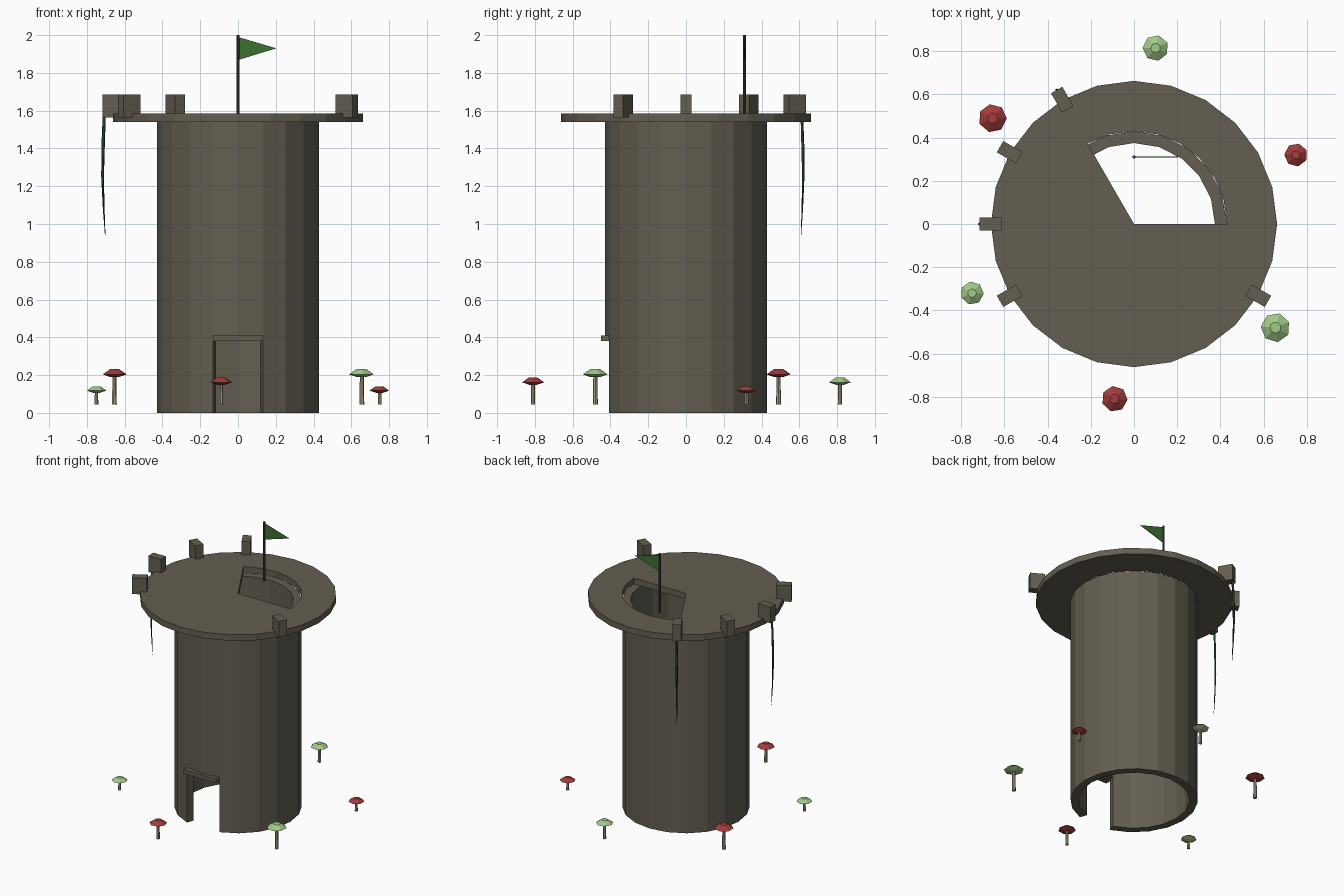
import bpy, bmesh
from math import cos, sin, radians, pi
from mathutils import Matrix, Vector

if "Cube" in bpy.data.objects:
    bpy.data.objects.remove(bpy.data.objects["Cube"], do_unlink=True)


def material(name, rgb):
    m = bpy.data.materials.new(name)
    m.use_nodes = True
    m.diffuse_color = (*rgb, 1)
    bsdf = m.node_tree.nodes["Principled BSDF"]
    bsdf.inputs["Base Color"].default_value = (*rgb, 1)
    bsdf.inputs["Roughness"].default_value = 0.9
    return m


STONE = material("stone", (0.125, 0.112, 0.082))
RED = material("red_cap", (0.36, 0.045, 0.045))
GREEN = material("pale_green_cap", (0.36, 0.59, 0.25))
STEM = material("stem_beige", (0.38, 0.33, 0.24))
VINE = material("vine_green", (0.015, 0.055, 0.015))
FLAG = material("flag_green", (0.045, 0.16, 0.03))
POLE = material("pole_grey", (0.06, 0.055, 0.045))


def finish(bm, name, mat):
    bmesh.ops.recalc_face_normals(bm, faces=bm.faces)
    mesh = bpy.data.meshes.new(name)
    bm.to_mesh(mesh)
    bm.free()
    mesh.materials.append(mat)
    ob = bpy.data.objects.new(name, mesh)
    bpy.context.collection.objects.link(ob)
    return ob


def polar(r, deg, z=0.0):
    return Vector((r * cos(radians(deg)), r * sin(radians(deg)), z))


def sectors(bm, n, z, r_out, inner):
    """Flat ring of n sectors; inner(i) gives each sector's inner radius."""
    step = 360 / n
    faces = []
    for i in range(n):
        a, b, r = i * step, (i + 1) * step, inner(i)
        pts = [polar(r_out, a, z), polar(r_out, b, z)]
        pts += [polar(r, b, z), polar(r, a, z)] if r else [Vector((0, 0, z))]
        faces.append(bm.faces.new([bm.verts.new(p) for p in pts]))
    bmesh.ops.remove_doubles(bm, verts=bm.verts, dist=0.0005)
    return faces


def extrude(bm, faces, dz, keep=False):
    res = bmesh.ops.extrude_face_region(bm, geom=faces, use_keep_orig=keep)
    verts = [g for g in res["geom"] if isinstance(g, bmesh.types.BMVert)]
    bmesh.ops.translate(bm, verts=verts, vec=(0, 0, dz))


def box(name, size, matrix, mat):
    bm = bmesh.new()
    bmesh.ops.create_cube(bm, size=1, matrix=matrix @ Matrix.Diagonal((*size, 1)))
    return finish(bm, name, mat)


def lathe(name, profile, sides, at, mat, turn=0):
    """Closed solid of revolution from (radius, height) pairs."""
    bm = bmesh.new()
    rings = [[bm.verts.new(polar(r, turn + 360 * i / sides, z) + Vector(at))
              for i in range(sides)] for r, z in profile]
    for low, high in zip(rings, rings[1:]):
        for i in range(sides):
            j = (i + 1) % sides
            bm.faces.new((low[i], low[j], high[j], high[i]))
    bm.faces.new(rings[0])
    bm.faces.new(rings[-1])
    return finish(bm, name, mat)


# Tower wall: hollow tube, two front sectors left open for the doorway
DOOR_TOP, WALL_TOP = 0.39, 1.54
bm = bmesh.new()
ring = sectors(bm, 20, DOOR_TOP, 0.43, lambda i: 0.375)
lower = [f for i, f in enumerate(ring) if i not in (14, 15)]
extrude(bm, ring, WALL_TOP - DOOR_TOP, keep=True)
extrude(bm, lower, -DOOR_TOP)
finish(bm, "tower_wall", STONE)

# Door lintel
box("door_lintel", (0.266, 0.05, 0.03), Matrix.Translation((0, -0.425, 0.395)), STONE)

# Platform with a wedge-shaped stair opening
bm = bmesh.new()
disc = sectors(bm, 24, WALL_TOP, 0.663, lambda i: 0.43 if i < 8 else 0)
extrude(bm, disc, 0.045)
finish(bm, "platform", STONE)

# Remaining battlement blocks on the rim
for angle in (120, 150, 180, 210, 330):
    place = Matrix.Translation(polar(0.665, angle, 1.625)) @ Matrix.Rotation(radians(angle), 4, "Z")
    box(f"battlement_{angle}", (0.103, 0.06, 0.12), place, STONE)

# Hanging vines
for angle in (120, 180):
    curve = bpy.data.curves.new("vine", "CURVE")
    curve.dimensions = "3D"
    curve.bevel_depth = 0.009
    curve.bevel_resolution = 0
    curve.use_fill_caps = True
    spline = curve.splines.new("POLY")
    path = [(0.708, 1.575, 0.9), (0.714, 1.42, 1), (0.717, 1.25, 0.8), (0.711, 1.08, 0.5), (0.703, 0.94, 0.15)]
    spline.points.add(len(path) - 1)
    for point, (r, z, width) in zip(spline.points, path):
        point.co = (*polar(r, angle, z), 1)
        point.radius = width
    curve.materials.append(VINE)
    bpy.context.collection.objects.link(bpy.data.objects.new(f"vine_{angle}", curve))

# Flag and pole
lathe("flag_pole", [(0.008, 1.56), (0.008, 2.0)], 8, (0, 0.31, 0), POLE)
bm = bmesh.new()
corners = [(0, 1.99), (0, 1.868), (0.203, 1.93)]
sides = [[bm.verts.new((x, 0.31 + y, z)) for x, z in corners] for y in (-0.002, 0.002)]
for tri in sides:
    bm.faces.new(tri)
for i in range(3):
    j = (i + 1) % 3
    bm.faces.new((sides[0][i], sides[0][j], sides[1][j], sides[1][i]))
finish(bm, "flag", FLAG)

# Mushrooms: x, y, cap radius, height of the cap rim, cap colour
mushrooms = [
    (0.10, 0.815, 0.06, 0.162, GREEN), (-0.655, 0.49, 0.066, 0.204, RED),
    (0.75, 0.32, 0.054, 0.118, RED), (-0.75, -0.32, 0.054, 0.118, GREEN),
    (0.655, -0.48, 0.068, 0.204, GREEN), (-0.09, -0.81, 0.06, 0.162, RED),
]
for k, (x, y, r, rim, mat) in enumerate(mushrooms, 1):
    lathe(f"mushroom_stem_{k}", [(r * 0.2, 0.045), (r * 0.16, rim)], 7, (x, y, 0), STEM)
    cap = [(r * 0.35, rim - r * 0.22), (r, rim), (r * 0.38, rim + r * 0.42)]
    lathe(f"mushroom_cap_{k}", cap, 7, (x, y, 0), mat, turn=k * 25)
